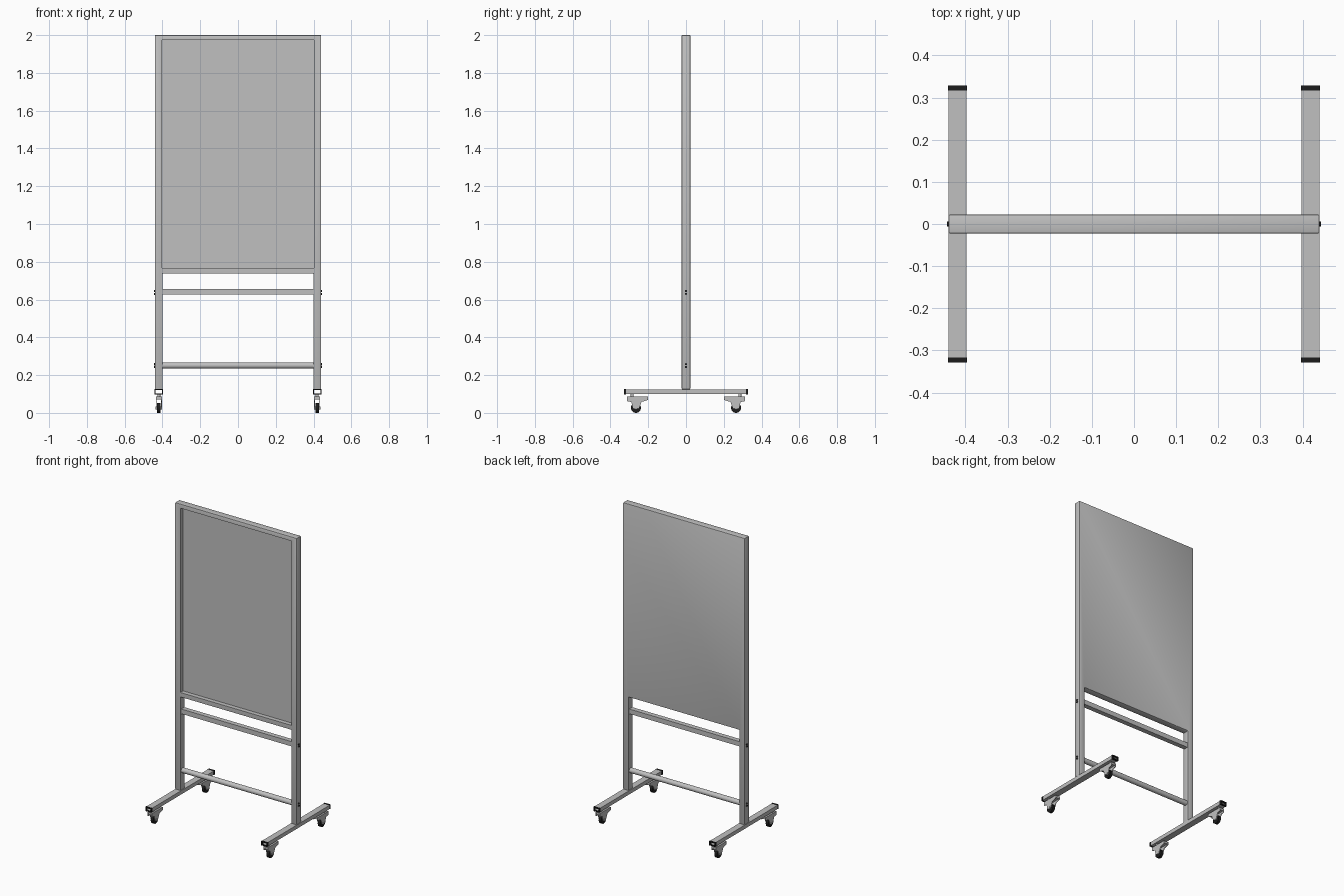
import bpy, bmesh, math
from mathutils import Matrix, Vector

if "Cube" in bpy.data.objects:
    bpy.data.objects.remove(bpy.data.objects["Cube"])


def material(name, v):
    m = bpy.data.materials.new(name)
    m.diffuse_color = (v, v, v, 1)
    m.use_nodes = True
    m.node_tree.nodes["Principled BSDF"].inputs["Base Color"].default_value = m.diffuse_color
    return m


GREY = material("grey metal", 0.53)
BLACK = material("black plastic", 0.012)


def finish(name, bm, mat):
    bmesh.ops.recalc_face_normals(bm, faces=bm.faces)
    me = bpy.data.meshes.new(name)
    bm.to_mesh(me)
    bm.free()
    ob = bpy.data.objects.new(name, me)
    bpy.context.collection.objects.link(ob)
    me.materials.append(mat)
    return ob


def activate(ob):
    bpy.ops.object.select_all(action='DESELECT')
    ob.select_set(True)
    bpy.context.view_layer.objects.active = ob


def smooth(ob):
    activate(ob)
    bpy.ops.object.shade_smooth_by_angle(angle=math.radians(35))


def box(name, x, y, z, mat):
    """Box from (min, max) ranges."""
    bm = bmesh.new()
    c = [(a + b) / 2 for a, b in (x, y, z)]
    s = [b - a for a, b in (x, y, z)]
    bmesh.ops.create_cube(bm, size=1, matrix=Matrix.Translation(c) @ Matrix.Diagonal((*s, 1)))
    return finish(name, bm, mat)


def rod(name, centre, r, length, axis, mat, sides=32):
    rot = Matrix.Rotation(math.pi / 2, 4, 'Y') if axis == 'X' else Matrix()
    bm = bmesh.new()
    bmesh.ops.create_cone(bm, cap_ends=True, segments=sides, radius1=r, radius2=r,
                          depth=length, matrix=Matrix.Translation(centre) @ rot)
    ob = finish(name, bm, mat)
    smooth(ob)
    return ob


def prism(name, points, depth, mat):
    """Closed polygon of 3D points, pushed along a vector."""
    bm = bmesh.new()
    f = bm.faces.new([bm.verts.new(p) for p in points])
    r = bmesh.ops.extrude_face_region(bm, geom=[f])
    vs = [v for v in r["geom"] if isinstance(v, bmesh.types.BMVert)]
    bmesh.ops.translate(bm, verts=vs, vec=depth)
    return finish(name, bm, mat)


def tube(name, cx, cz, w, h, wall, y0, y1, mat):
    """Open rectangular tube running along y."""
    bm = bmesh.new()
    loops = []
    for y in (y0, y1):
        for t in (0, wall):
            a, b = w / 2 - t, h / 2 - t
            loops.append([bm.verts.new((cx + sx * a, y, cz + sz * b))
                          for sx, sz in ((-1, -1), (1, -1), (1, 1), (-1, 1))])
    for p, q in ((0, 1), (2, 3), (0, 2), (1, 3)):
        for i in range(4):
            j = (i + 1) % 4
            bm.faces.new((loops[p][i], loops[p][j], loops[q][j], loops[q][i]))
    return finish(name, bm, mat)


# Frame: both posts and the backed panel in one piece, with a recess at the front
D = 0.0225
outline = [(-.44, .125), (-.40, .125), (-.40, .737), (.40, .737),
           (.40, .125), (.44, .125), (.44, 2.0), (-.44, 2.0)]
frame = prism("frame_and_panel", [(x, -D, z) for x, z in outline], (0, 2 * D, 0), GREY)
cutter = box("recess_cutter", (-.402, .402), (-.1, 0.006), (.767, 1.973), GREY)
cutter.hide_render = True
activate(frame)
bev = frame.modifiers.new("soft_edges", 'BEVEL')
bev.width, bev.segments = 0.003, 2
cut = frame.modifiers.new("recess", 'BOOLEAN')
cut.operation, cut.object, cut.solver = 'DIFFERENCE', cutter, 'EXACT'
for m in ("soft_edges", "recess"):
    bpy.ops.object.modifier_apply(modifier=m)
bpy.data.objects.remove(cutter)
smooth(frame)

# Cross bars
box("upper_cross_bar", (-.402, .402), (-.016, .016), (.626, .657), GREY)
rod("lower_cross_bar", (0, 0, .251), .0165, .804, 'X', GREY)

# Caster fork side profile: (distance from centre, height)
FORK = [(.313, .086), (.202, .086), (.202, .068), (.235, .058), (.252, .022),
        (.278, .022), (.290, .058), (.313, .062)]

for s, side in ((-1, "left"), (1, "right")):
    cx = s * .419
    # Bolt heads on the outside of the posts
    for z in (.630, .645, .243, .258):
        rod(side + "_bolt", (s * .441, 0, z), .006, .005, 'X', BLACK, 16)
    # Foot tube
    tube(side + "_foot", cx, .112, .042, .025, .003, -.318, .318, GREY)
    for e, end in ((-1, "front"), (1, "back")):
        tag = side + "_" + end
        # Open end cap
        tube(tag + "_end_cap", cx, .112, .044, .027, .005, e * .317, e * .329, BLACK)
        # Caster: stem, bridge, two cheeks, wheel and axle
        rod(tag + "_stem", (cx, e * .285, .093), .008, .016, 'Z', GREY)
        box(tag + "_caster_bridge", (cx - .012, cx + .012),
            tuple(sorted((e * .204, e * .311))), (.072, .086), GREY)
        for k in (-1, 1):
            x = cx + k * .012
            prism(tag + "_fork_cheek", [(x, e * y, z) for y, z in FORK],
                  (k * .004, 0, 0), GREY)
        rod(tag + "_wheel", (cx, e * .265, .0265), .0265, .018, 'X', BLACK)
        rod(tag + "_axle", (cx, e * .265, .0265), .008, .035, 'X', GREY, 20)
